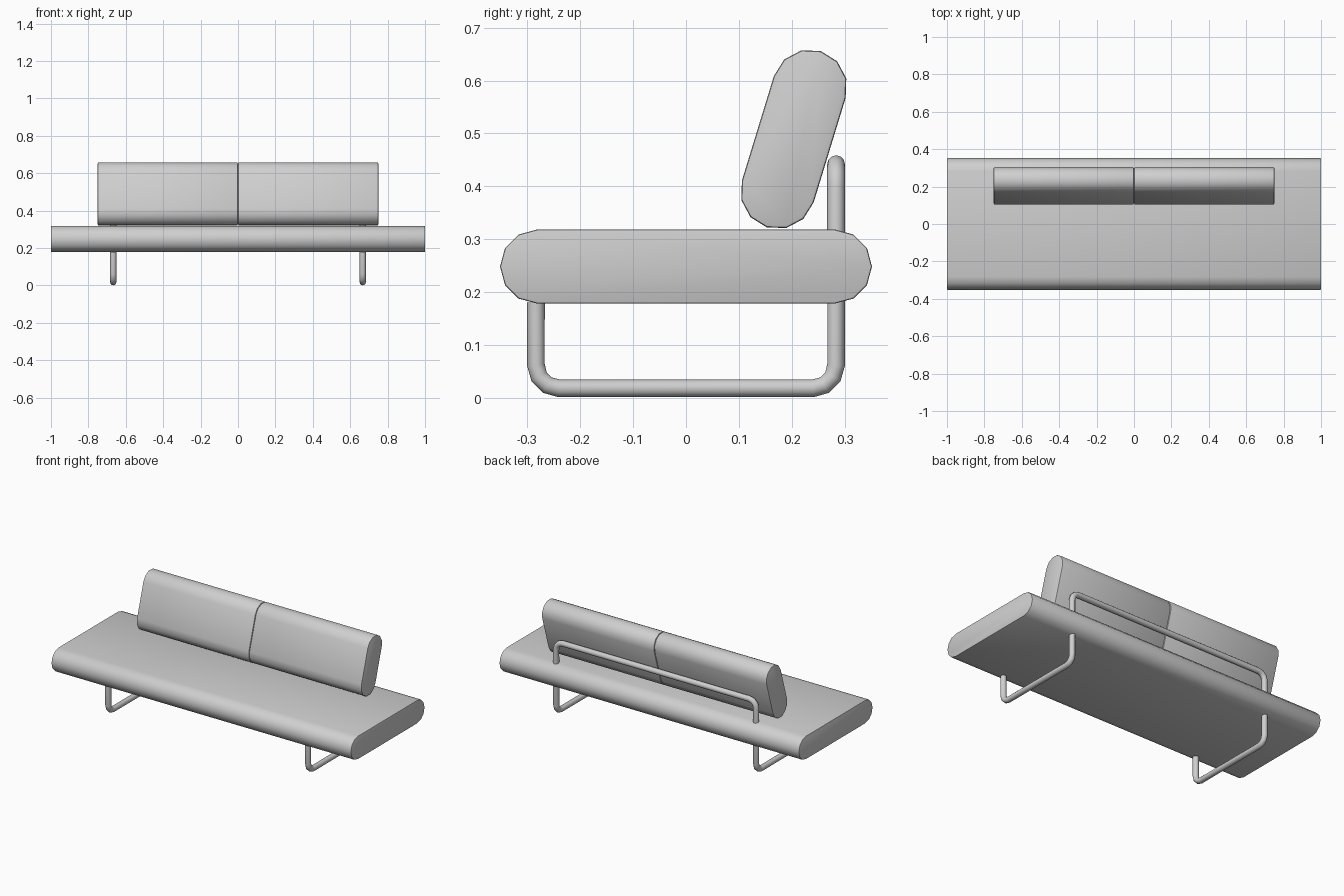
import bpy, bmesh, math
from mathutils import Vector

if "Cube" in bpy.data.objects:
    bpy.data.objects.remove(bpy.data.objects["Cube"], do_unlink=True)

grey = bpy.data.materials.new("light_grey")
grey.use_nodes = True
colour = (0.62, 0.62, 0.62, 1)
grey.diffuse_color = colour
grey.node_tree.nodes["Principled BSDF"].inputs["Base Color"].default_value = colour


def finish(obj, angle):
    obj.data.materials.append(grey)
    bpy.ops.object.select_all(action="DESELECT")
    obj.select_set(True)
    bpy.context.view_layer.objects.active = obj
    bpy.ops.object.shade_smooth_by_angle(angle=math.radians(angle))


def pad(name, x0, x1, centre, half, radius, tilt, edge):
    """Rounded slab: a stadium profile in the YZ plane, extruded along x."""
    axis = Vector((0, math.cos(tilt), math.sin(tilt)))
    bm = bmesh.new()
    ring = []
    for side in (1, -1):
        for i in range(7):
            a = tilt + math.radians(-90 * side + 30 * i)
            if side < 0:
                a = tilt + math.radians(90 + 30 * i)
            p = Vector((x0, *centre)) + axis * half * side
            ring.append(bm.verts.new(p + radius * Vector((0, math.cos(a), math.sin(a)))))
    face = bm.faces.new(ring)
    out = bmesh.ops.extrude_face_region(bm, geom=[face])
    bmesh.ops.translate(bm, vec=(x1 - x0, 0, 0),
                        verts=[v for v in out["geom"] if isinstance(v, bmesh.types.BMVert)])
    # Soften the rims of both end faces
    rims = [e for e in bm.edges if abs(e.verts[0].co.x - e.verts[1].co.x) < 1e-5]
    bmesh.ops.bevel(bm, geom=rims, offset=edge, segments=2, profile=0.5, affect="EDGES")
    bmesh.ops.recalc_face_normals(bm, faces=bm.faces)
    mesh = bpy.data.meshes.new(name)
    bm.to_mesh(mesh)
    bm.free()
    obj = bpy.data.objects.new(name, mesh)
    bpy.context.collection.objects.link(obj)
    finish(obj, 35)


def rounded_path(corners, radius, steps=3):
    """Replace each right-angle corner of a path with a short arc."""
    pts = [corners[0]]
    for a, b, c in zip(corners, corners[1:], corners[2:]):
        u, v = (a - b).normalized(), (c - b).normalized()
        hub = b + (u + v) * radius
        for i in range(steps + 1):
            t = math.pi / 2 * i / steps
            pts.append(hub - v * radius * math.cos(t) - u * radius * math.sin(t))
    return pts + [corners[-1]]


# Seat and the two leaning back cushions
pad("seat", -1, 1, (0, 0.248), 0.282, 0.07, 0, 0.004)
lean = math.radians(73)
for name, x0, x1 in (("right_back_cushion", -0.75, -0.001),
                     ("left_back_cushion", 0.001, 0.75)):
    pad(name, x0, x1, (0.204, 0.489), 0.1035, 0.071, lean, 0.005)

# One bent tube forms both legs and the back rail
x, y, low, rail = 0.667, 0.284, 0.0175, 0.442
half_path = [(x, -y, 0.18), (x, -y, low), (x, y, low), (x, y, rail)]
corners = [Vector(p) for p in half_path]
corners += [Vector((-p.x, p.y, p.z)) for p in reversed(corners)]
points = rounded_path(corners, 0.044)
curve = bpy.data.curves.new("tube_path", "CURVE")
curve.dimensions = "3D"
curve.bevel_depth = 0.0167
curve.bevel_resolution = 4
curve.use_fill_caps = True
spline = curve.splines.new("POLY")
spline.points.add(len(points) - 1)
for target, p in zip(spline.points, points):
    target.co = (*p, 1)
helper = bpy.data.objects.new("tube_helper", curve)
bpy.context.collection.objects.link(helper)
graph = bpy.context.evaluated_depsgraph_get()
mesh = bpy.data.meshes.new_from_object(helper.evaluated_get(graph))
bpy.data.objects.remove(helper, do_unlink=True)
frame = bpy.data.objects.new("tube_frame", mesh)
bpy.context.collection.objects.link(frame)
mesh.materials.clear()
finish(frame, 40)
